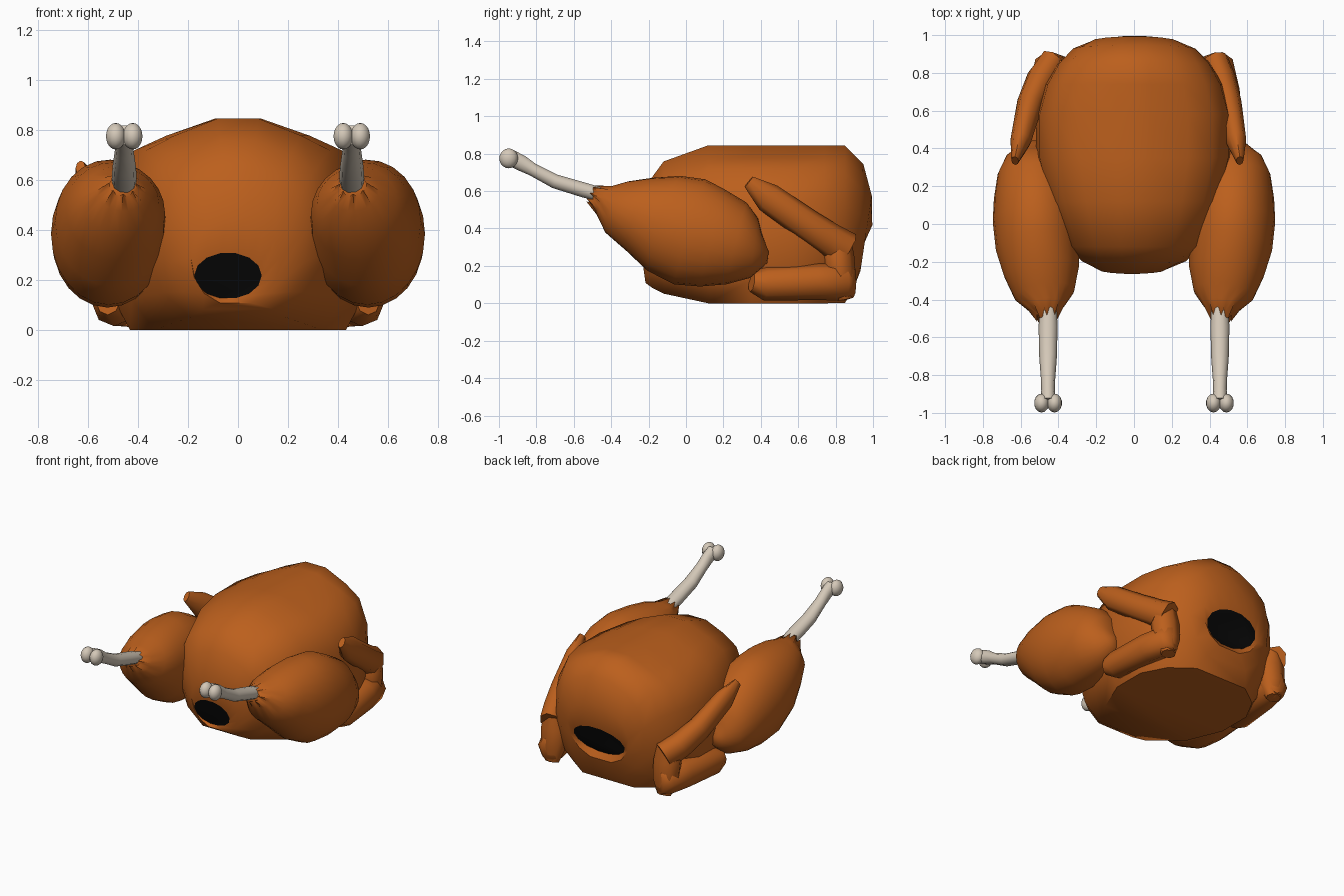
import bpy, bmesh, math
from mathutils import Vector

if "Cube" in bpy.data.objects:
    bpy.data.objects.remove(bpy.data.objects["Cube"])


def material(name, rgb):
    m = bpy.data.materials.new(name)
    m.diffuse_color = (*rgb, 1)
    m.use_nodes = True
    m.node_tree.nodes["Principled BSDF"].inputs["Base Color"].default_value = m.diffuse_color
    return m


SKIN = material("roast_skin", (0.50, 0.115, 0.012))
BONE = material("bone", (0.66, 0.58, 0.48))
DARK = material("dark_cavity", (0.002, 0.002, 0.002))


def loft(name, rings, mats, dark_caps=False, angle=45):
    """Bridge equal-sized rings of points and close both ends."""
    bm = bmesh.new()
    vs = [[bm.verts.new(p) for p in r] for r in rings]
    n = len(vs[0])
    for a, b in zip(vs, vs[1:]):
        for i in range(n):
            bm.faces.new((a[i], a[(i + 1) % n], b[(i + 1) % n], b[i]))
    for end in (vs[0], vs[-1]):
        cap = bm.faces.new(end)
        cap.material_index = 1 if dark_caps else 0
    bmesh.ops.recalc_face_normals(bm, faces=bm.faces)
    return finish(name, bm, mats, angle)


def finish(name, bm, mats, angle):
    me = bpy.data.meshes.new(name)
    bm.to_mesh(me)
    bm.free()
    for m in mats:
        me.materials.append(m)
    ob = bpy.data.objects.new(name, me)
    bpy.context.collection.objects.link(ob)
    bpy.ops.object.select_all(action='DESELECT')
    ob.select_set(True)
    bpy.context.view_layer.objects.active = ob
    bpy.ops.object.shade_smooth_by_angle(angle=math.radians(angle))
    return ob


def tube_rings(path, n):
    """Elliptical rings square to a path of (x, y, z, side radius, up radius)."""
    pts = [Vector(p[:3]) for p in path]
    rings = []
    for i, (c, p) in enumerate(zip(pts, path)):
        d1 = (c - pts[i - 1]).normalized() if i else Vector()
        d2 = (pts[i + 1] - c).normalized() if i + 1 < len(pts) else Vector()
        t = (d1 + d2).normalized()
        side = Vector((1, 0, 0))
        side = (side - t * side.dot(t)).normalized()
        up = t.cross(side)
        rings.append([c + side * p[3] * math.cos(k * math.tau / n)
                      + up * p[4] * math.sin(k * math.tau / n) for k in range(n)])
    return rings


# Body: flat-bottomed section that turns into an ellipse at each cavity
half = [(.83, 0), (.96, .15), (1, .4), (.96, .66), (.80, .85), (.55, .92), (.18, 1)]
section = half + [(-x, z) for x, z in reversed(half)]
# x centre, y, half width, z low, z high, roundness, tilt, narrowing of the base
stations = [
    (-.04, -.228, .135, .125, .31, 1, -.28, 1),
    (-.01, -.24, .18, .105, .45, .8, -.14, 1),
    (0, -.195, .28, .08, .64, .5, -.05, .95),
    (0, -.12, .37, .05, .76, .2, 0, .72),
    (0, .12, .46, 0, .845, 0, 0, .88),
    (0, .35, .52, 0, .845, 0, 0, 1),
    (0, .58, .52, 0, .845, 0, 0, 1),
    (0, .74, .475, 0, .845, .0, 0, .88),
    (0, .85, .41, 0, .845, .15, 0, .65),
    (0, .925, .33, .09, .75, .5, .07, .9),
    (0, .963, .235, .17, .58, .8, .15, 1),
    (0, .95, .195, .21, .42, 1, .45, 1),
]
rings = []
for cx, y, w, z0, z1, e, tilt, base in stations:
    ring = []
    for k, (sx, sz) in enumerate(section):
        a = (k + .5) * math.tau / len(section)
        px = sx + (math.sin(a) - sx) * e
        pz = sz + ((1 - math.cos(a)) / 2 - sz) * e
        if sz == 0:
            px *= base
        elif sz < .2:
            px *= .7 + .3 * base
        ring.append((cx + px * w, y + tilt * (pz - .5) * (z1 - z0), z0 + pz * (z1 - z0)))
    rings.append(ring)
loft("body", rings, [SKIN, DARK], dark_caps=True, angle=50)

thigh = [(.53, .433, .30, .02, .025), (.53, .42, .295, .07, .08),
         (.53, .365, .295, .145, .16), (.527, .27, .32, .195, .225),
         (.522, .14, .35, .22, .268), (.518, .02, .382, .23, .293),
         (.51, -.12, .428, .222, .268),
         (.49, -.25, .475, .2, .207), (.475, -.37, .515, .16, .15),
         (.465, -.435, .552, .10, .088), (.46, -.475, .575, .055, .048)]
shank = [(.455, -.42, .57, .046, .04), (.455, -.55, .607, .05, .042),
         (.455, -.70, .652, .047, .04), (.455, -.82, .715, .038, .036),
         (.455, -.88, .75, .036, .045), (.455, -.94, .78, .04, .045)]

for s, label in ((1, "right"), (-1, "left")):
    def flip(rs):
        return [[Vector((s * p.x, p.y, p.z)) for p in r] for r in rs]

    # Thigh, with a torn edge around the bone
    rs = tube_rings(thigh, 24)
    for k in range(0, 24, 3):
        rs[-1][k] += Vector((0, -.035, .012))
    loft(label + "_thigh", flip(rs), [SKIN], angle=60)

    # Leg bone
    loft(label + "_leg_bone", flip(tube_rings(shank, 10)), [BONE])

    # Bone knuckles
    bm = bmesh.new()
    for off in (-.034, .034):
        new = bmesh.ops.create_uvsphere(bm, u_segments=14, v_segments=10, radius=1)["verts"]
        bmesh.ops.scale(bm, vec=(.04, .05, .053), verts=new)
        bmesh.ops.translate(bm, vec=(s * (.455 + off), -.948, .775), verts=new)
    finish(label + "_knuckles", bm, [BONE], 60)

    # Folded wing: upper tip splays further out on the left
    f = 0 if s == 1 else 1
    upper = [(.56 + .07 * f, .335, .65, .02, .035), (.54 + .06 * f, .44, .565, .055, .08),
             (.50 + .05 * f, .64, .425, .07, .085), (.46 + .03 * f, .77, .34, .08, .09),
             (.43, .855, .285, .075, .10)]
    lower = [(.42, .895, .115, .05, .085), (.435, .85, .115, .09, .10),
             (.465, .70, .115, .095, .098), (.495, .42, .105, .09, .09),
             (.52, .35, .115, .05, .055)]
    elbow = [(.43, .83, .37, .06, .05), (.43, .815, .25, .095, .085),
             (.43, .83, .12, .09, .08), (.43, .85, .02, .05, .04)]
    for part, path in (("upper_wing", upper), ("lower_wing", lower), ("wing_elbow", elbow)):
        loft(label + "_" + part, flip(tube_rings(path, 8)), [SKIN], angle=60)
